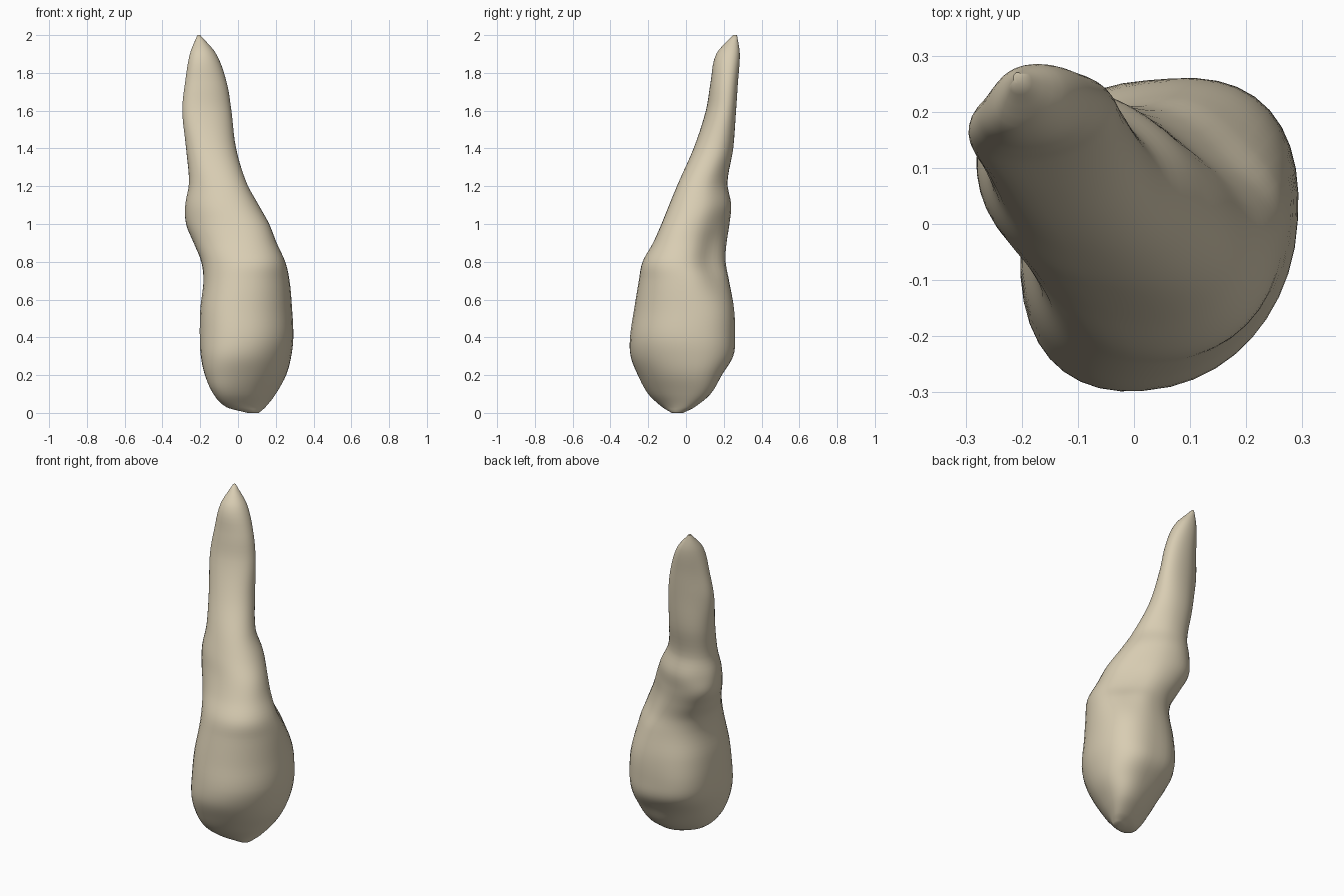
import bpy
import bmesh
import math
from mathutils import Vector

SIDES = 40   # points around each cross-section
STEPS = 5    # rings between neighbouring sections

default_cube = bpy.data.objects.get("Cube")
if default_cube:
    bpy.data.objects.remove(default_cube, do_unlink=True)


def flat_material(name, colour):
    material = bpy.data.materials.new(name)
    material.use_nodes = True
    material.diffuse_color = colour
    shader = material.node_tree.nodes["Principled BSDF"]
    shader.inputs["Base Color"].default_value = colour
    shader.inputs["Roughness"].default_value = 0.8
    return material


# Cross-sections: height, left/right limits, front/back limits, skew,
# fullness of the back corners on the +x and -x sides
sections = [
    (0, .05, .11, -.075, -.015, .4, 0, 0),
    (.03, -.06, .145, -.125, .045, .55, 0, -.1),
    (.1, -.13, .2, -.2, .13, .52, 0, -.05),
    (.2, -.175, .255, -.255, .19, .38, 0, .05),
    (.3, -.197, .282, -.293, .25, .25, 0, .12),
    (.4, -.203, .293, -.297, .26, .17, .02, .12),
    (.55, -.2, .287, -.275, .255, .15, 0, .08),
    (.7, -.183, .273, -.25, .228, .08, -.1, .04),
    (.8, -.195, .25, -.23, .21, -.08, -.16, 0),
    (.9, -.235, .205, -.175, .215, -.2, -.14, 0),
    (1, -.275, .165, -.13, .23, -.27, -.08, 0),
    (1.1, -.28, .11, -.09, .24, -.2, -.05, -.04),
    (1.22, -.26, .045, -.04, .22, -.15, -.05, 0),
    (1.4, -.275, -.01, .04, .25, .05, 0, 0),
    (1.6, -.295, -.035, .105, .265, .25, 0, -.05),
    (1.75, -.28, -.06, .13, .275, .22, 0, -.05),
    (1.9, -.255, -.115, .16, .285, .15, 0, 0),
    (2, -.215, -.2, .25, .27, 0, 0, 0),
]


def smooth_path(keys):
    """Spline through the section values, giving evenly spaced extra rings."""
    rows = [Vector(k) for k in keys]
    result = []
    for i in range(len(rows) - 1):
        p, q = rows[i], rows[i + 1]
        before, after = rows[max(i - 1, 0)], rows[min(i + 2, len(rows) - 1)]
        gap = q[0] - p[0]
        start = (q - before) * (gap / (q[0] - before[0]))
        end = (after - p) * (gap / (after[0] - p[0]))
        for s in range(STEPS):
            t = s / STEPS
            u = 1 - t
            result.append(p * (u * u * (1 + t + t)) + start * (t * u * u)
                          + q * (t * t * (u + u + 1)) - end * (t * t * u))
    return result + [rows[-1]]


def squared(value):
    """Slightly boxier than a plain sine."""
    return math.copysign(abs(value) ** 0.93, value)


def loft(name, rows, material):
    bm = bmesh.new()
    rings = []
    for z, left, right, front, back, skew, corner_a, corner_b in rows:
        ring = []
        for i in range(SIDES):
            # Half the skew on each axis leans the outline without twisting it
            angle = math.tau * i / SIDES
            across = squared(math.cos(angle - skew / 2))
            along = squared(math.sin(angle + skew / 2))
            # Push the back corners in or out
            corner = corner_a if across > 0 else corner_b
            swell = 1 + corner * math.sin(angle * 2) ** 2 * (along > 0)
            x = (left + right) / 2 + (right - left) / 2 * across * swell
            y = (front + back) / 2 + (back - front) / 2 * along * swell
            ring.append(bm.verts.new((x, y, z)))
        rings.append(ring)
    for low, high in zip(rings, rings[1:]):
        for i in range(SIDES):
            j = (i + 1) % SIDES
            bm.faces.new((low[i], low[j], high[j], high[i]))
    bm.faces.new(reversed(rings[0]))
    bm.faces.new(rings[-1])
    mesh = bpy.data.meshes.new(name)
    bm.to_mesh(mesh)
    bm.free()
    mesh.materials.append(material)
    obj = bpy.data.objects.new(name, mesh)
    bpy.context.collection.objects.link(obj)
    return obj


# Bulbous lower end sweeping up into a bent, tapering tip
bone = flat_material("pale bone", (0.69, 0.61, 0.45, 1))
body = loft("tapered_body", smooth_path(sections), bone)

bpy.ops.object.select_all(action="DESELECT")
body.select_set(True)
bpy.context.view_layer.objects.active = body
bpy.ops.object.shade_smooth_by_angle(angle=math.radians(60))
